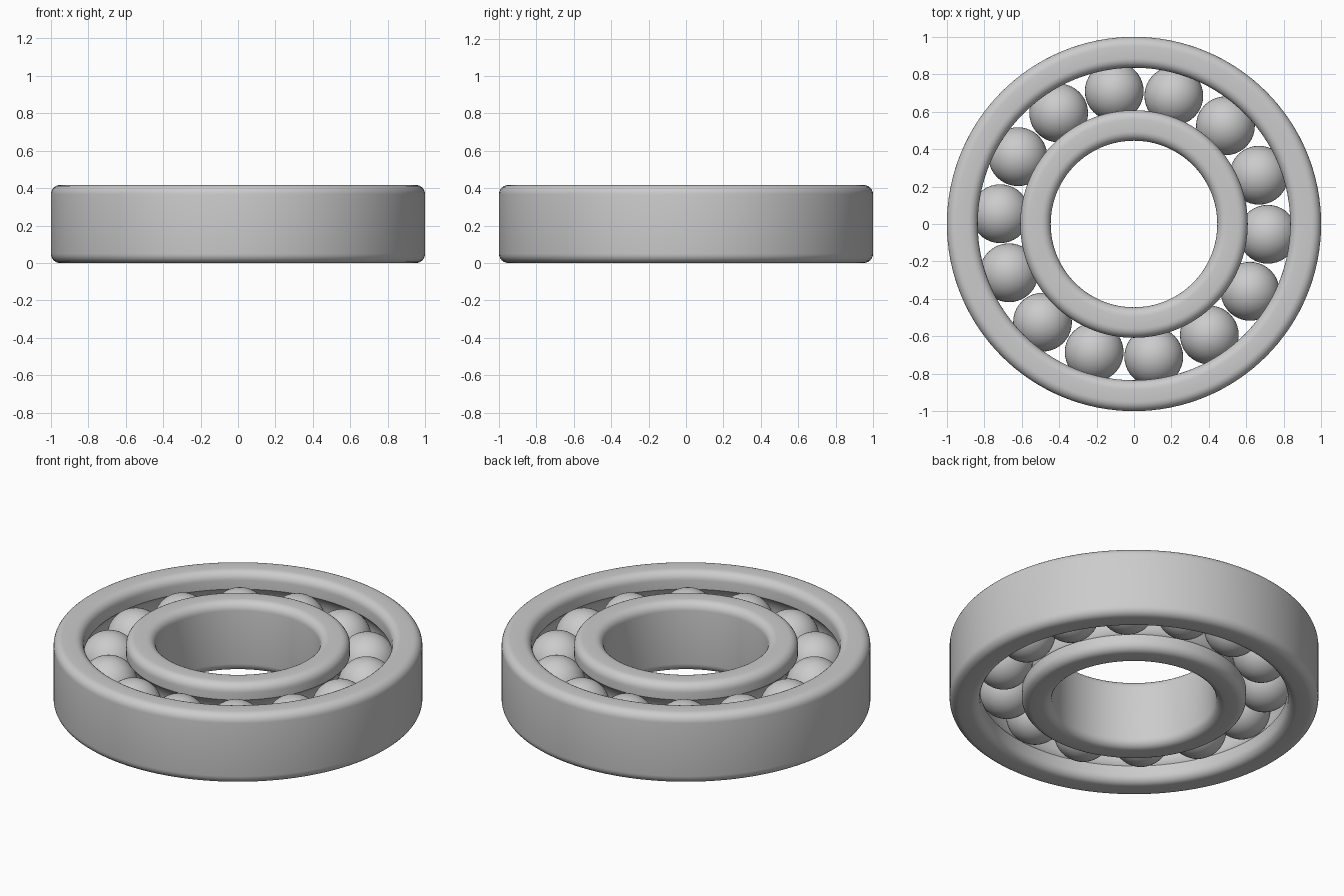
import bpy, bmesh, math

if "Cube" in bpy.data.objects:
    bpy.data.objects.remove(bpy.data.objects["Cube"])

H = 0.417            # ring height
MID = H / 2
PITCH, BALL_R, GROOVE_R = 0.717, 0.157, 0.159
FILLET, SEGS = 0.05, 128
BALLS, START = 14, math.radians(-4.4)

steel = bpy.data.materials.new("steel_grey")
steel.diffuse_color = (0.6, 0.6, 0.6, 1)
steel.use_nodes = True
steel.node_tree.nodes["Principled BSDF"].inputs["Base Color"].default_value = steel.diffuse_color


def arc(cx, cz, r, a0, a1, n):
    """Points on an arc in the radius/height plane, angles in degrees."""
    return [(cx + r * math.cos(math.radians(a0 + (a1 - a0) * i / n)),
             cz + r * math.sin(math.radians(a0 + (a1 - a0) * i / n))) for i in range(n + 1)]


def finish(name, bm):
    bmesh.ops.recalc_face_normals(bm, faces=bm.faces)
    me = bpy.data.meshes.new(name)
    bm.to_mesh(me)
    bm.free()
    me.materials.append(steel)
    ob = bpy.data.objects.new(name, me)
    bpy.context.collection.objects.link(ob)
    bpy.ops.object.select_all(action='DESELECT')
    ob.select_set(True)
    bpy.context.view_layer.objects.active = ob
    bpy.ops.object.shade_smooth_by_angle(angle=math.radians(35))
    return ob


def race(name, r_in, r_out, groove_outside):
    """Rounded ring with a ball groove on one wall."""
    f = FILLET
    pts = arc(r_in + f, f, f, 180, 270, 6) + arc(r_out - f, f, f, 270, 360, 6)
    wall = r_out if groove_outside else r_in
    half = math.degrees(math.acos(abs(wall - PITCH) / GROOVE_R))
    if groove_outside:
        pts += arc(PITCH, MID, GROOVE_R, 180 + half, 180 - half, 14)
    pts += arc(r_out - f, H - f, f, 0, 90, 6) + arc(r_in + f, H - f, f, 90, 180, 6)
    if not groove_outside:
        pts += arc(PITCH, MID, GROOVE_R, half, -half, 14)
    bm = bmesh.new()
    rings = []
    for s in range(SEGS):
        a = 2 * math.pi * s / SEGS
        rings.append([bm.verts.new((r * math.cos(a), r * math.sin(a), z)) for r, z in pts])
    n = len(pts)
    for s in range(SEGS):
        p, q = rings[s], rings[(s + 1) % SEGS]
        for i in range(n):
            j = (i + 1) % n
            bm.faces.new((p[i], q[i], q[j], p[j]))
    return finish(name, bm)


# Outer and inner races
race("outer_race", 0.835, 1.0, False)
race("inner_race", 0.445, 0.608, True)

# Balls
for k in range(BALLS):
    a = START + 2 * math.pi * k / BALLS
    bm = bmesh.new()
    bmesh.ops.create_uvsphere(bm, u_segments=40, v_segments=24, radius=BALL_R)
    ball = finish(f"ball_{k + 1}", bm)
    ball.location = (PITCH * math.cos(a), PITCH * math.sin(a), MID)
